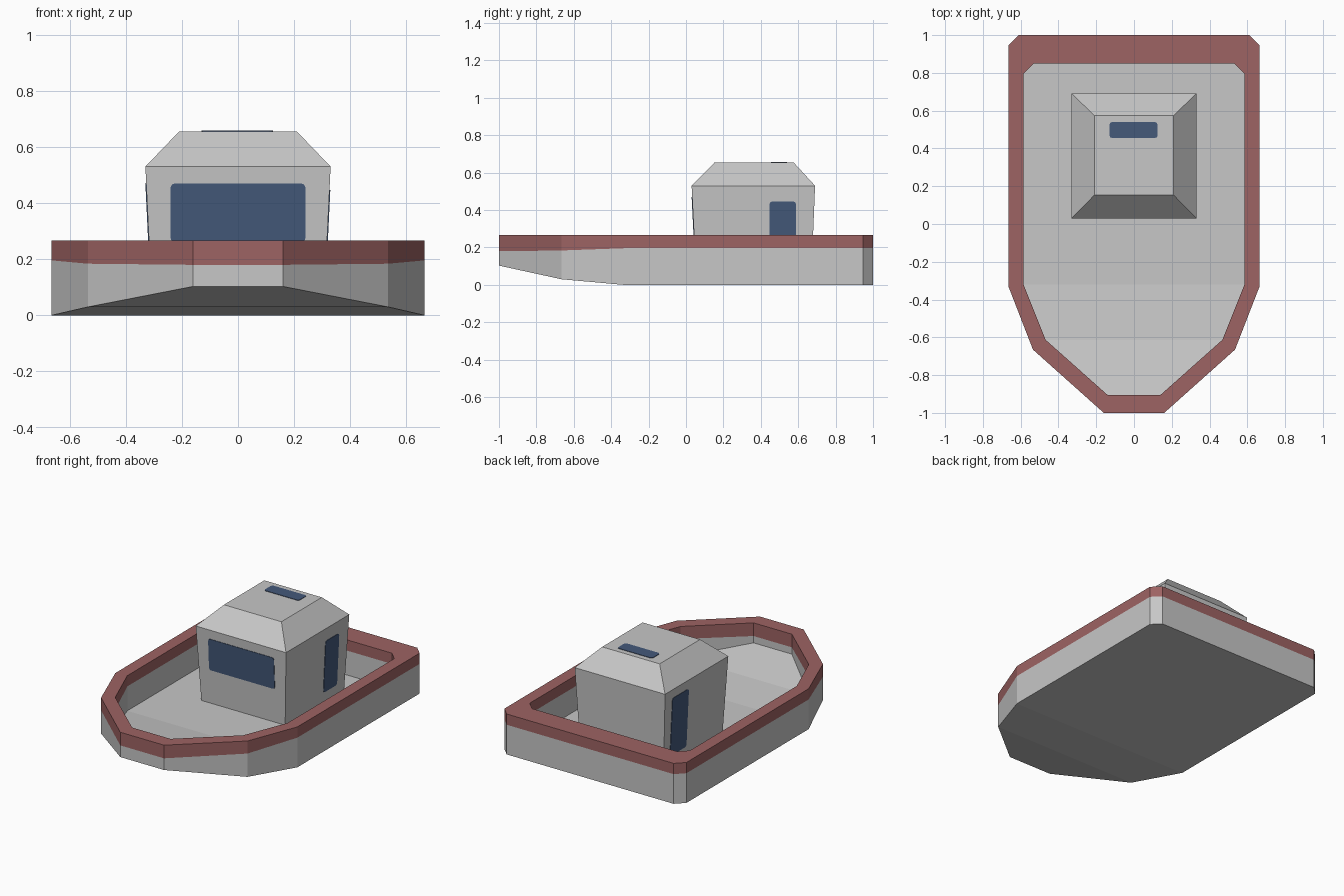
import bpy, bmesh
from mathutils import Vector

if "Cube" in bpy.data.objects:
    bpy.data.objects.remove(bpy.data.objects["Cube"])


def material(name, rgb):
    m = bpy.data.materials.new(name)
    m.diffuse_color = (*rgb, 1)
    m.use_nodes = True
    m.node_tree.nodes["Principled BSDF"].inputs["Base Color"].default_value = m.diffuse_color
    return m


GREY = material("light grey", (0.57, 0.57, 0.57))
RED = material("dull red", (0.34, 0.125, 0.125))
NAVY = material("navy glass", (0.058, 0.1, 0.195))


def make_object(name, bm, mats):
    bmesh.ops.recalc_face_normals(bm, faces=bm.faces)
    me = bpy.data.meshes.new(name)
    bm.to_mesh(me)
    bm.free()
    for m in mats:
        me.materials.append(m)
    ob = bpy.data.objects.new(name, me)
    bpy.context.collection.objects.link(ob)
    return ob


def bridge(bm, a, b, mat=0):
    n = len(a)
    for i in range(n):
        j = (i + 1) % n
        bm.faces.new((a[i], a[j], b[j], b[i])).material_index = mat


# Hull: outlines of the right half from bow to stern, mirrored to the left
OUTER = [(0.16, -1), (0.535, -0.665), (0.665, -0.33), (0.665, 0.945), (0.61, 1)]
INNER = [(0.14, -0.905), (0.468, -0.613), (0.585, -0.32), (0.585, 0.795), (0.53, 0.85)]
KEEL = [0.103, 0.03, 0, 0, 0]
DECK = [0.135, 0.065, 0.035, 0.035, 0.035]
BAND = [0.18, 0.184, 0.196, 0.196, 0.196]
TOP = [0.267] * 5


def loop(bm, outline, heights):
    right = [(x, y, z) for (x, y), z in zip(outline, heights)]
    left = [(-x, y, z) for x, y, z in reversed(right)]
    return [bm.verts.new(p) for p in right + left]


def fill_across(bm, ring):
    for i in range(4):
        bm.faces.new((ring[i], ring[i + 1], ring[8 - i], ring[9 - i]))


bm = bmesh.new()
rings = [loop(bm, o, h) for o, h in ((OUTER, KEEL), (OUTER, BAND), (OUTER, TOP),
                                     (INNER, TOP), (INNER, BAND), (INNER, DECK))]
for k, mat in enumerate((0, 1, 1, 1, 0)):
    bridge(bm, rings[k], rings[k + 1], mat)
fill_across(bm, rings[0])
fill_across(bm, rings[-1])
make_object("hull", bm, [GREY, RED])

# Cabin: walls leaning slightly outwards, bevelled roof
bm = bmesh.new()
levels = []
for hx, y0, y1, z in ((0.306, 0.055, 0.67, 0.033), (0.33, 0.03, 0.69, 0.53), (0.21, 0.153, 0.575, 0.655)):
    levels.append([bm.verts.new(p) for p in ((-hx, y0, z), (hx, y0, z), (hx, y1, z), (-hx, y1, z))])
bridge(bm, levels[0], levels[1])
bridge(bm, levels[1], levels[2])
bm.faces.new(levels[0])
bm.faces.new(levels[2])
make_object("cabin", bm, [GREY])


# Windows: thin plates with clipped corners lying on the cabin surfaces
def plate(name, u0, u1, v0, v1, place, normal, c=0.014):
    k = c * 0.3
    corners = ((u0, v0, 1, 1), (u1, v0, -1, 1), (u1, v1, -1, -1), (u0, v1, 1, -1))
    pts = []
    for i, (u, v, su, sv) in enumerate(corners):
        arc = [(u, v + sv * c), (u + su * k, v + sv * k), (u + su * c, v)]
        pts += arc if i % 2 == 0 else arc[::-1]
    bm = bmesh.new()
    n = Vector(normal)
    inner, outer = [[bm.verts.new(Vector(place(u, v)) + n * d) for u, v in pts] for d in (-0.003, 0.003)]
    bridge(bm, inner, outer)
    bm.faces.new(inner)
    bm.faces.new(outer)
    make_object(name, bm, [NAVY])


def on_side(s):
    return lambda u, v: (s * (0.33 - (0.53 - v) * 0.0483), u, v)


plate("front_window", -0.24, 0.24, 0.26, 0.47,
      lambda u, v: (u, 0.03 + (0.53 - v) * 0.0503, v), (0, -1, 0))
plate("right_door", 0.447, 0.588, 0.1, 0.446, on_side(1), (1, 0, 0))
plate("left_door", 0.44, 0.61, 0.085, 0.472, on_side(-1), (-1, 0, 0))
plate("roof_window", -0.13, 0.125, 0.455, 0.54, lambda u, v: (u, v, 0.655), (0, 0, 1))
